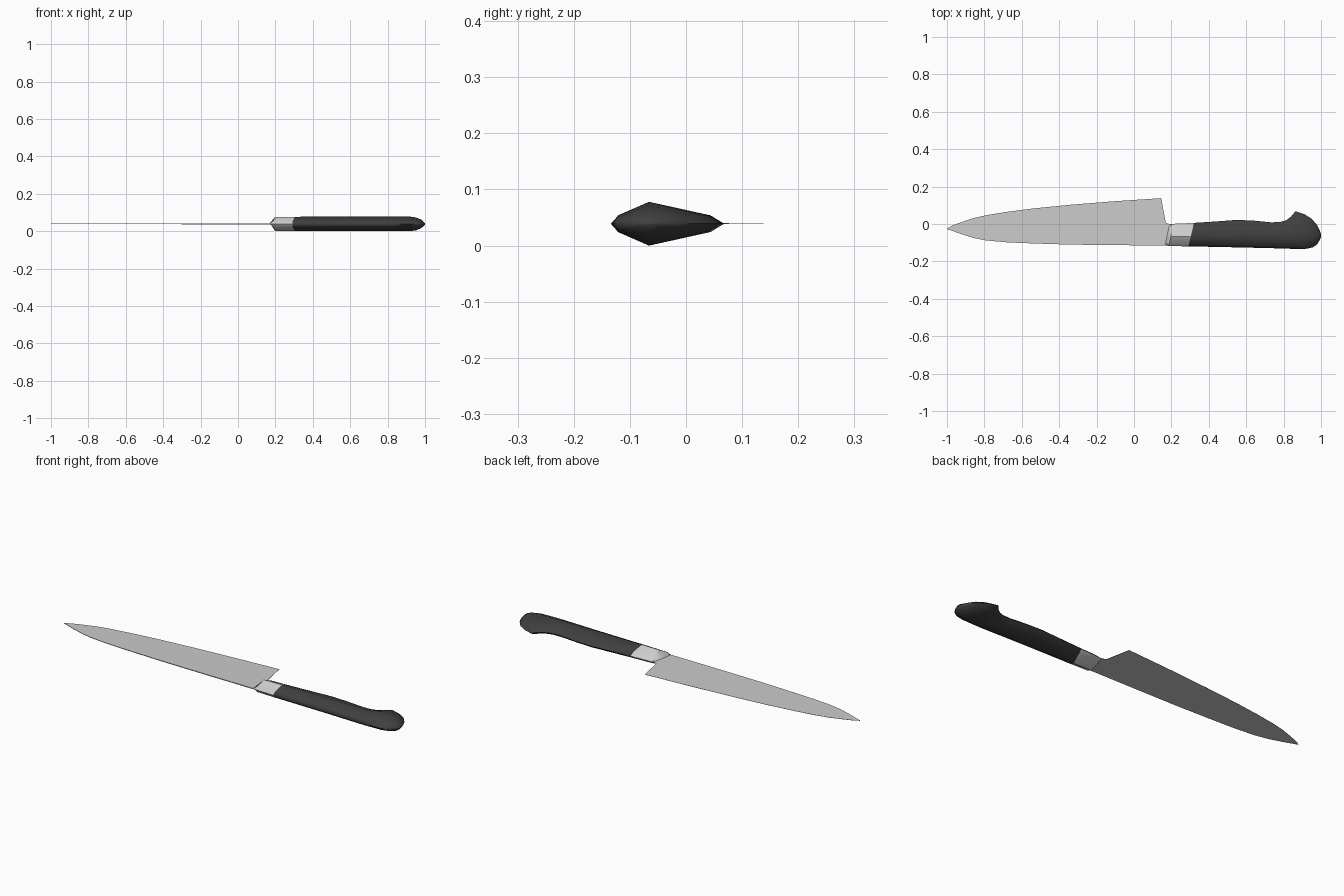
import bpy, bmesh, math

if "Cube" in bpy.data.objects:
    bpy.data.objects.remove(bpy.data.objects["Cube"])

ZC = 0.039      # mid-plane height
RIDGE_Y = -0.066  # widest line of the handle


def material(name, v):
    m = bpy.data.materials.new(name)
    m.diffuse_color = (v, v, v, 1)
    m.use_nodes = True
    m.node_tree.nodes["Principled BSDF"].inputs["Base Color"].default_value = m.diffuse_color
    return m


def loft(name, rings, mat=None, smooth=None):
    """Skin a list of equal-sized rings and cap both ends."""
    bm = bmesh.new()
    loops = [[bm.verts.new(p) for p in r] for r in rings]
    n = len(loops[0])
    for a, b in zip(loops, loops[1:]):
        for i in range(n):
            j = (i + 1) % n
            bm.faces.new((a[i], a[j], b[j], b[i]))
    bm.faces.new(loops[0])
    bm.faces.new(loops[-1])
    bmesh.ops.recalc_face_normals(bm, faces=bm.faces)
    me = bpy.data.meshes.new(name)
    bm.to_mesh(me)
    bm.free()
    ob = bpy.data.objects.new(name, me)
    bpy.context.collection.objects.link(ob)
    if mat:
        me.materials.append(mat)
    if smooth:
        bpy.ops.object.select_all(action='DESELECT')
        ob.select_set(True)
        bpy.context.view_layer.objects.active = ob
        bpy.ops.object.shade_smooth_by_angle(angle=math.radians(smooth))
    return ob


def handle_ring(xt, yt, xb, yb, h):
    """Slanted eight-sided section from the belly (xb, yb) to the top (xt, yt)."""
    tr = min(0.7, max(0.3, (RIDGE_Y - yb) / (yt - yb)))
    side = [(0.07, 0.38), (tr, 1.0), (0.88, 0.38)]
    pts = [(0, 0)] + side + [(1, 0)] + [(t, -k) for t, k in reversed(side)]
    return [(xb + (xt - xb) * t, yb + (yt - yb) * t, ZC + k * h) for t, k in pts]


def blade_ring(x, edge, spine, half_edge, half_spine):
    return [(x, edge, ZC + half_edge), (x, edge, ZC - half_edge),
            (x, spine, ZC - half_spine), (x, spine, ZC + half_spine)]


# Blade: thin wedge, thickest on the spine, with a short tang into the bolster
profile = [(-1.0, -0.024, -0.027), (-0.97, -0.008, -0.037), (-0.93, 0.007, -0.052),
           (-0.86, 0.031, -0.074), (-0.79, 0.047, -0.088), (-0.68, 0.065, -0.098),
           (-0.54, 0.083, -0.104), (-0.35, 0.102, -0.110), (-0.1, 0.122, -0.113),
           (0.145, 0.138, -0.115)]
blade = [blade_ring(x, e, s, 0.0004, 0.001 + 0.0012 * min(1, x + 1)) for x, e, s in profile]
blade += [blade_ring(0.17, 0.006, -0.115, 0.0012, 0.0022),
          blade_ring(0.2, -0.003, -0.115, 0.0012, 0.0022)]
loft("blade", blade)

# Bolster: metal collar flaring out of the blade
joint = (0.322, 0.006, 0.290, -0.120, 0.038)
collar = [(0.190, 0.001, 0.166, -0.115, 0.002), (0.212, 0.001, 0.186, -0.117, 0.037), joint]
loft("bolster", [handle_ring(*s) for s in collar], smooth=40)

# Handle: swelling grip with a hooked pommel
grip = [joint,
        (0.43, 0.013, 0.42, -0.122, 0.039), (0.55, 0.022, 0.55, -0.125, 0.039),
        (0.64, 0.018, 0.64, -0.127, 0.039), (0.73, 0.009, 0.73, -0.129, 0.039),
        (0.78, 0.010, 0.79, -0.131, 0.039), (0.815, 0.021, 0.825, -0.132, 0.039),
        (0.84, 0.040, 0.855, -0.133, 0.039), (0.863, 0.068, 0.89, -0.134, 0.039),
        (0.91, 0.053, 0.925, -0.132, 0.039), (0.95, 0.028, 0.955, -0.125, 0.034),
        (0.98, -0.008, 0.978, -0.110, 0.023), (0.993, -0.035, 0.992, -0.088, 0.012),
        (1.0, -0.055, 1.0, -0.070, 0.003)]
loft("handle", [handle_ring(*s) for s in grip], material("dark_handle", 0.05), smooth=80)
